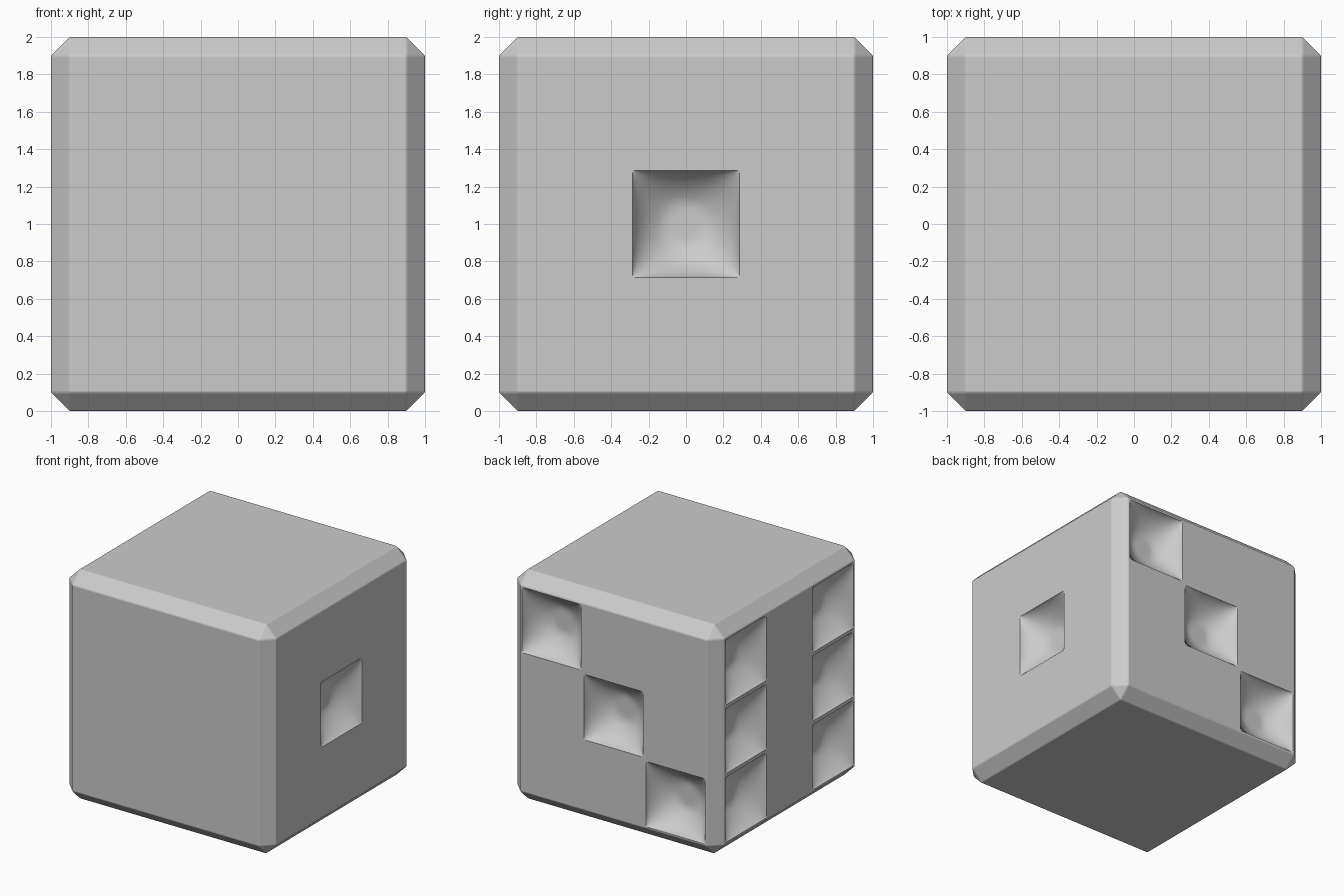
import bpy
import bmesh
import math
from mathutils import Vector

old = bpy.data.objects.get("Cube")
if old:
    bpy.data.objects.remove(old, do_unlink=True)

HALF = 0.285      # half width of a pip
SPACING = 0.6     # distance between pip centres
DEPTH = 0.2
CUTS = 23


def make_material(name, color):
    mat = bpy.data.materials.new(name)
    mat.use_nodes = True
    mat.diffuse_color = color
    mat.node_tree.nodes["Principled BSDF"].inputs["Base Color"].default_value = color
    return mat


def cut_face(bm, normal, axis, value):
    """Split only the flat side facing along normal."""
    faces = [f for f in bm.faces if f.normal.dot(normal) > 0.999]
    edges = {e for f in faces for e in f.edges}
    verts = {v for f in faces for v in f.verts}
    bmesh.ops.bisect_plane(bm, geom=faces + list(edges) + list(verts),
                           plane_co=axis * value, plane_no=axis, dist=1e-5)
    bm.normal_update()


def sink_pip(bm, normal, side, up, a, b):
    """Turn one square of the side into a dished hollow with a flat diamond floor."""
    center = normal + side * a + up * b

    def local(co):
        d = co - center
        return d.dot(side) / HALF, d.dot(up) / HALF

    def inside(f):
        u, v = local(f.calc_center_median())
        return f.normal.dot(normal) > 0.999 and max(abs(u), abs(v)) < 1

    # join any cut pieces, then grid the square
    pieces = [f for f in bm.faces if inside(f)]
    if len(pieces) > 1:
        bmesh.ops.dissolve_faces(bm, faces=pieces, use_verts=True)
    square = [f for f in bm.faces if inside(f)]
    edges = list({e for f in square for e in f.edges})
    bmesh.ops.subdivide_edges(bm, edges=edges, cuts=CUTS, use_grid_fill=True)
    bm.normal_update()
    cells = [f for f in bm.faces if inside(f) and len(f.verts) == 4]
    for f in cells:
        f.smooth = True
    for vert in {v for f in cells for v in f.verts}:
        u, v = (math.sin(max(-1, min(1, t)) * math.pi / 2) for t in local(vert.co))
        bowl = max(0, (1 - u * u) * (1 - v * v)) ** 0.7
        depth = min(DEPTH * bowl, 0.178)
        vert.co = center + (side * u + up * v) * HALF - normal * depth


# Chamfered body with slightly softened chamfer edges
bm = bmesh.new()
bmesh.ops.create_cube(bm, size=2)
bmesh.ops.bevel(bm, geom=bm.edges[:], offset=0.1, segments=1, affect='EDGES')
bmesh.ops.bevel(bm, geom=bm.edges[:], offset=0.008, segments=2, profile=0.5, affect='EDGES')
bm.normal_update()

# Pips: one on the left side, three on the back, six on the right side
X, Y, Z = Vector((1, 0, 0)), Vector((0, 1, 0)), Vector((0, 0, 1))
layouts = [
    (X, Y, [(0, 0)]),
    (Y, X, [(k, k) for k in (-1, 0, 1)]),
    (-X, Y, [(i, k) for i in (-1, 1) for k in (-1, 0, 1)]),
]
for normal, side, spots in layouts:
    for axis, part in ((side, 0), (Z, 1)):
        for k in sorted({s[part] for s in spots}):
            for sign in (-1, 1):
                cut_face(bm, normal, axis, k * SPACING + sign * HALF)
    for i, k in spots:
        sink_pip(bm, normal, side, Z, i * SPACING, k * SPACING)

bmesh.ops.translate(bm, verts=bm.verts[:], vec=Z)
mesh = bpy.data.meshes.new("die_body")
bm.to_mesh(mesh)
bm.free()
mesh.materials.append(make_material("light grey", (0.6, 0.6, 0.6, 1)))
die = bpy.data.objects.new("die_body", mesh)
bpy.context.collection.objects.link(die)
